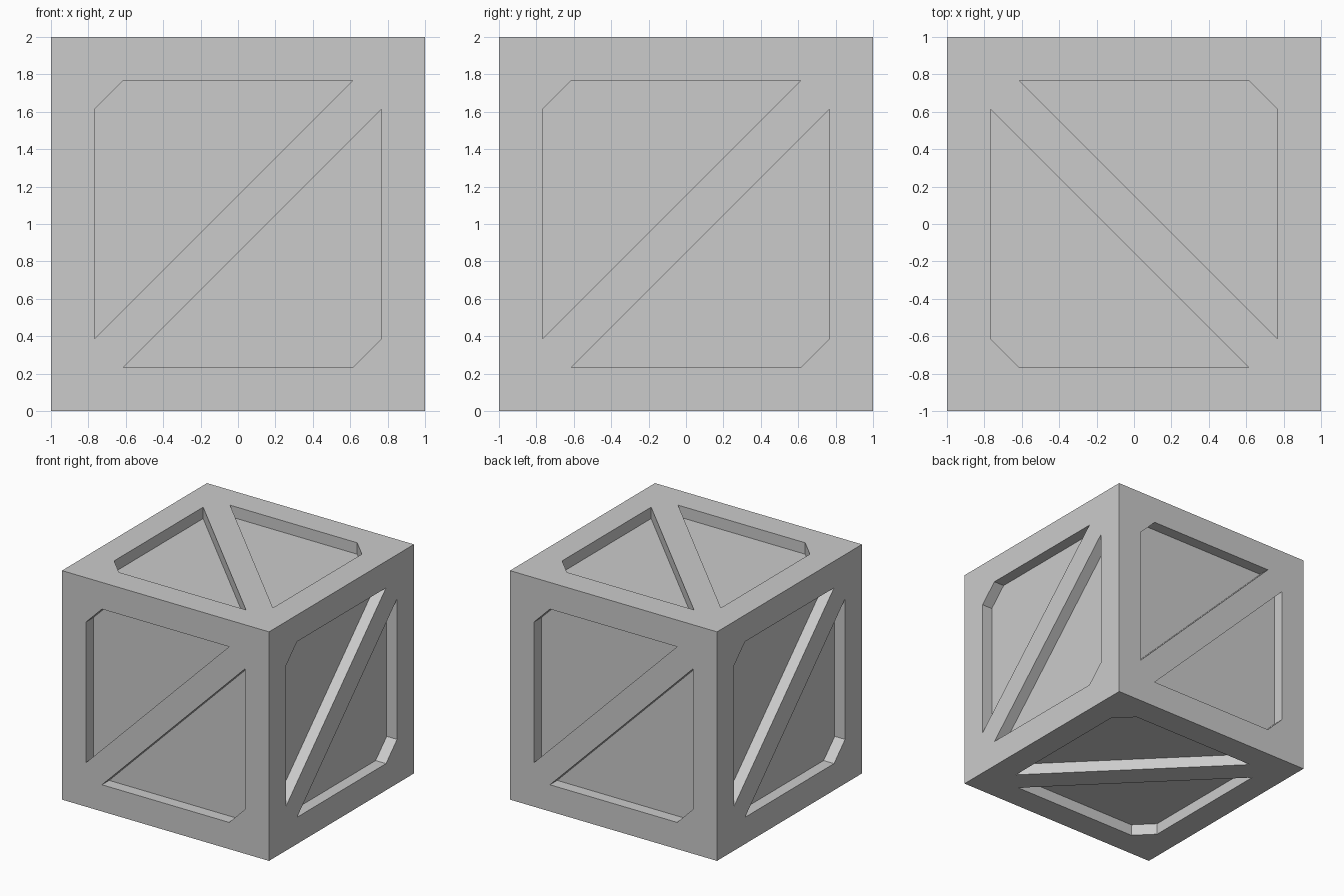
import bpy, bmesh
from mathutils import Vector

if "Cube" in bpy.data.objects:
    bpy.data.objects.remove(bpy.data.objects["Cube"])

DEPTH = 0.1            # recess depth
E, C = 0.767, 0.614    # panel edge and clipped corner

# Solid crate body
bpy.ops.mesh.primitive_cube_add(size=2, location=(0, 0, 1))
body = bpy.context.object
body.name = "crate_body"

# Each side: outward normal, plus two axes whose sum follows the diagonal brace
X, Y, Z = Vector((1, 0, 0)), Vector((0, 1, 0)), Vector((0, 0, 1))
sides = [(X, Z, -Y), (-X, Z, Y), (Y, Z, X), (-Y, Z, -X), (Y, -X, Z), (X, -Y, -Z)]

# Clipped triangular panel above the brace; its twin is turned by 180 degrees
panel = [(-E, -C), (C, E), (-C, E), (-E, C)]


def add_prism(bm, u, v, n, turn):
    """Panel-shaped block that reaches DEPTH into one side of the crate."""
    rings = [[bm.verts.new(Z + turn * (u * a + v * b) + n * h) for a, b in panel]
             for h in (1 - DEPTH, 1.1)]
    low, high = rings
    bm.faces.new(low[::-1])
    bm.faces.new(high)
    for i in range(len(panel)):
        j = (i + 1) % len(panel)
        bm.faces.new((low[i], low[j], high[j], high[i]))


# All recess cutters in one mesh
bm = bmesh.new()
for u, v, n in sides:
    for turn in (1, -1):
        add_prism(bm, u, v, n, turn)
bmesh.ops.recalc_face_normals(bm, faces=bm.faces)
mesh = bpy.data.meshes.new("recess_cutter")
bm.to_mesh(mesh)
bm.free()
cutter = bpy.data.objects.new("recess_cutter", mesh)
cutter.hide_render = True
bpy.context.collection.objects.link(cutter)

# Cut the recesses, then discard the cutter
cut = body.modifiers.new("recesses", 'BOOLEAN')
cut.operation = 'DIFFERENCE'
cut.solver = 'EXACT'
cut.object = cutter
bpy.context.view_layer.objects.active = body
bpy.ops.object.modifier_apply(modifier=cut.name)
bpy.data.objects.remove(cutter)
